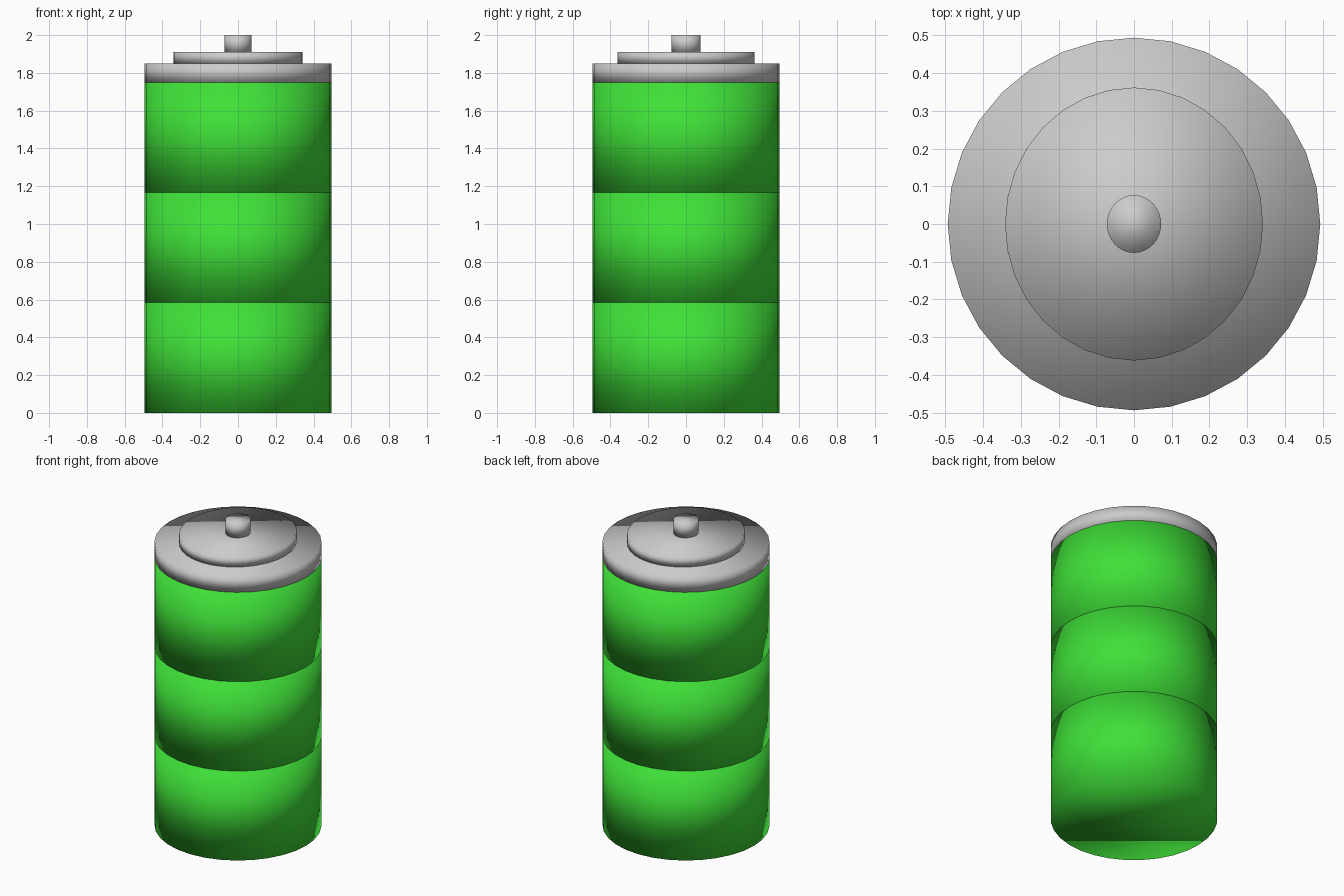
import bpy

if "Cube" in bpy.data.objects:
    bpy.data.objects.remove(bpy.data.objects["Cube"])

green = bpy.data.materials.new("green")
green.diffuse_color = (0.05, 0.75, 0.04, 1)
green.use_nodes = True
green.node_tree.nodes["Principled BSDF"].inputs["Base Color"].default_value = green.diffuse_color


def drum(name, rx, ry, z0, z1, material=None):
    """Closed 32-sided drum, smooth shaded right across its rims."""
    bpy.ops.mesh.primitive_cylinder_add(
        vertices=32, radius=1, depth=1, location=(0, 0, (z0 + z1) / 2))
    ob = bpy.context.object
    ob.name = name
    ob.scale = (rx, ry, z1 - z0)
    bpy.ops.object.transform_apply(location=False, rotation=False, scale=True)
    bpy.ops.object.shade_smooth()
    if material:
        ob.data.materials.append(material)
    return ob


# Three stacked charge segments
BODY_TOP = 1.75
step = BODY_TOP / 3
for i in range(3):
    drum(f"charge_segment_{i + 1}", 0.494, 0.494, i * step, (i + 1) * step, green)

# Metal lid, raised plate and terminal
drum("lid", 0.494, 0.494, BODY_TOP, 1.85)
drum("terminal_plate", 0.342, 0.362, 1.85, 1.91)
drum("terminal", 0.072, 0.0765, 1.91, 2.0)
